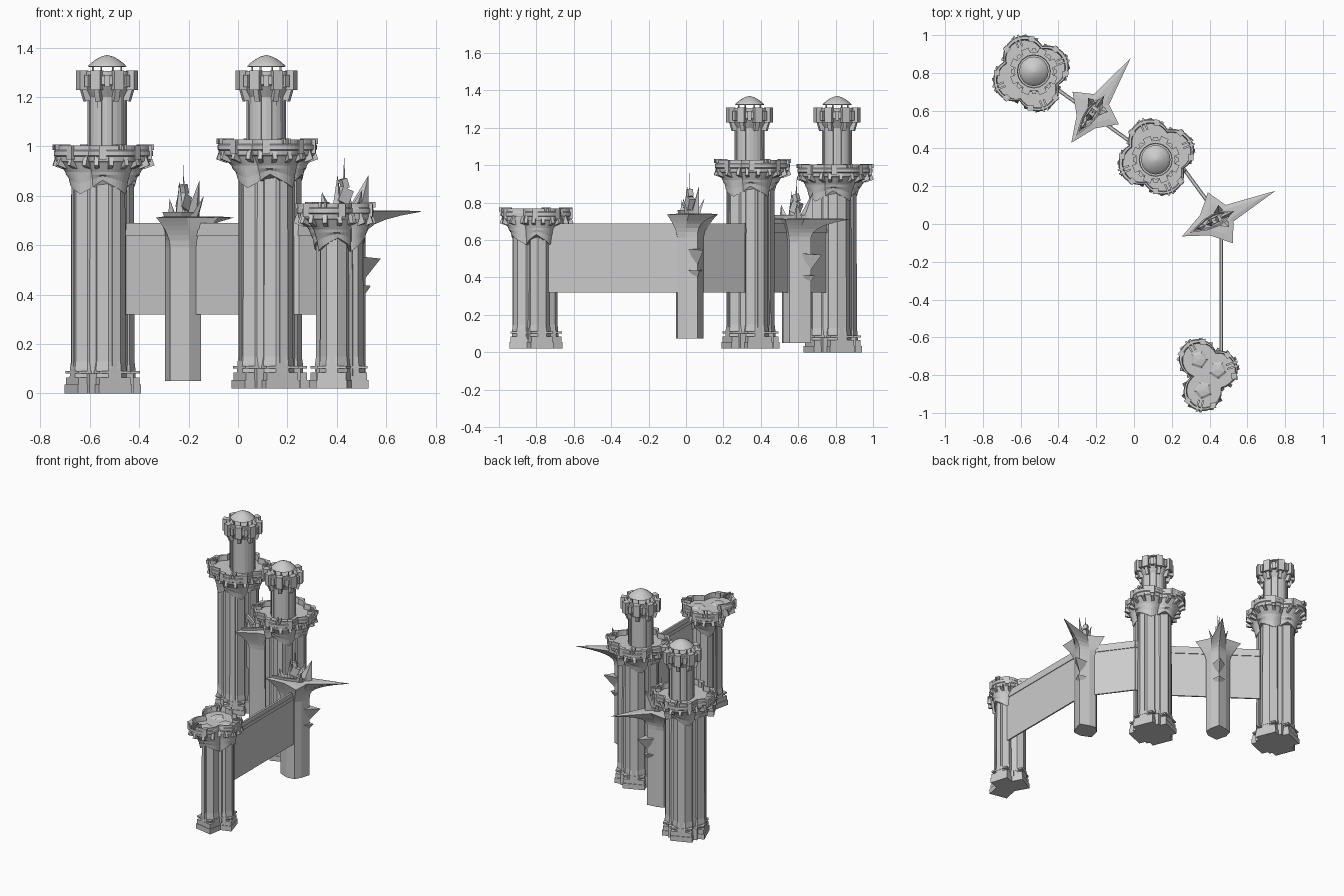
import bpy, bmesh, math
from math import cos, sin, pi, radians, sqrt
from mathutils import Vector, Matrix

if "Cube" in bpy.data.objects:
    bpy.data.objects.remove(bpy.data.objects["Cube"])


def finish(name, bm):
    bmesh.ops.recalc_face_normals(bm, faces=bm.faces)
    me = bpy.data.meshes.new(name)
    bm.to_mesh(me)
    bm.free()
    ob = bpy.data.objects.new(name, me)
    bpy.context.collection.objects.link(ob)
    return ob


def add_loft(bm, rings):
    rows = [[bm.verts.new(p) for p in r] for r in rings]
    n = len(rows[0])
    for a, b in zip(rows, rows[1:]):
        for i in range(n):
            j = (i + 1) % n
            bm.faces.new((a[i], a[j], b[j], b[i]))
    bm.faces.new(rows[0][::-1])
    bm.faces.new(rows[-1])


def add_spike(bm, base, tip):
    vs = [bm.verts.new(p) for p in base]
    t = bm.verts.new(tip)
    for i in range(len(vs)):
        bm.faces.new((vs[i], vs[(i + 1) % len(vs)], t))
    bm.faces.new(vs[::-1])


def polar(c, r, a, z):
    return (c[0] + r * cos(a), c[1] + r * sin(a), z)


def lathe(name, c, profile, n, turn=0):
    bm = bmesh.new()
    add_loft(bm, [[polar(c, r, turn + 2 * pi * i / n, z) for i in range(n)] for r, z in profile])
    return finish(name, bm)


def blocks(name, items):
    # items: (centre, size, turn about z, outward tilt)
    bm = bmesh.new()
    for c, s, turn, tilt in items:
        m = Matrix.Translation(c) @ Matrix.Rotation(turn, 4, 'Z') @ Matrix.Rotation(tilt, 4, 'Y')
        bmesh.ops.create_cube(bm, size=1, matrix=m @ Matrix.Diagonal((*s, 1)))
    return finish(name, bm)


def lobed_radius(lobes, r, a):
    # distance to the outline of overlapping circles
    best = 0.03
    for x, y in lobes:
        d = r * r - (x * sin(a) - y * cos(a)) ** 2
        if d > 0:
            best = max(best, x * cos(a) + y * sin(a) + sqrt(d))
    return best


def pier(name, c, shaft_c, lobes, r, col_r, core_r, z0, z_ring):
    """Clustered shaft with a stepped base and a lobed balcony."""
    zt = z_ring - 0.07
    cols = [(shaft_c[0] + x * 0.68, shaft_c[1] + y * 0.68) for x, y in lobes]
    angs = [math.atan2(y, x) for x, y in lobes]
    # stepped plinth
    steps = []
    for (x, y), a in zip(cols, angs):
        for h0, h1, w in ((0, .035, 2.15), (.035, .065, 2.0), (.08, .09, 2.03)):
            s = col_r * w
            steps.append(((x, y, z0 + (h0 + h1) / 2), (s, s, h1 - h0), a, 0))
    steps.append(((*shaft_c, z0 + .04), (core_r * 1.7, core_r * 1.7, .08), angs[0], 0))
    blocks(name + "_plinth", steps)
    # octagonal columns and core
    for k, (p, a) in enumerate(zip(cols, angs)):
        lathe(f"{name}_column_{k}", p, [(col_r * 1.08, z0 + .05), (col_r * 1.06, z0 + .1),
              (col_r, z0 + .13), (col_r * .98, zt + .02)], 8, turn=a + pi / 8)
    lathe(name + "_core", shaft_c, [(core_r, z0 + .05), (core_r * .97, zt + .02)], 8, turn=angs[0] + pi / 8)
    blocks(name + "_ribs", [(polar(p, col_r * .9, a, (z0 + zt) / 2 + .03),
           (.012, .022, zt - z0 - .1), a, 0) for p, a in zip(cols, angs)])
    # balcony: zigzag collar, corbel, double band, parapet, floor
    n = 64
    rings = []
    for s, z, zig in ((.66, zt - .05, 1), (.69, zt - .02, .6), (.74, zt, 0), (.76, zt + .012, 0),
                      (.9, z_ring - .02, 0), (.95, z_ring - .015, 0), (.97, z_ring + .004, 0),
                      (1, z_ring + .008, 0), (1, z_ring + .026, 0), (.975, z_ring + .03, 0),
                      (.975, z_ring + .048, 0), (.91, z_ring + .048, 0), (.89, z_ring + .012, 0),
                      (.3, z_ring + .012, 0)):
        t = max(0, min(1, (s - .66) / .3))
        cc = [shaft_c[j] * (1 - t) + c[j] * t for j in (0, 1)]
        pts = []
        for i in range(n):
            a = 2 * pi * i / n
            wave = zig * .028 * (abs((i % 16) - 8) / 4 - 1)
            pts.append(polar(cc, lobed_radius(lobes, r, a) * s, a, z + wave))
        rings.append(pts)
    bm = bmesh.new()
    add_loft(bm, rings)
    finish(name + "_balcony", bm)
    # corbels under the parapet, posts and spouts on it
    items = []
    for i in range(20):
        a = 2 * pi * (i + .5) / 20
        items.append((polar(c, lobed_radius(lobes, r, a) * .88, a, z_ring - .018), (.045, .018, .045), a, -.35))
    for a0 in angs:
        for d in (-.4, .4):
            R = lobed_radius(lobes, r, a0 + d)
            items.append((polar(c, R - .012, a0 + d, z_ring + .02), (.03, .03, .056), a0 + d, 0))
        R = lobed_radius(lobes, r, a0)
        for side in (-.011, .011):
            x, y, z = polar(c, R - .025, a0, z_ring + .042)
            items.append(((x - side * sin(a0), y + side * cos(a0), z), (.065, .01, .022), a0, 0))
    blocks(name + "_balcony_blocks", items)


def turret(name, c, z0):
    """Octagonal upper tower with a blocky crown and a low dome."""
    t = pi / 8
    lathe(name + "_shaft", c, [(.08, z0), (.079, 1.2), (.105, 1.245), (.112, 1.25), (.112, 1.285),
          (.104, 1.29), (.104, 1.305), (.088, 1.305), (.086, 1.285), (.02, 1.285)], 16, turn=t)
    items = []
    for i in range(8):
        a = 2 * pi * i / 8 + t
        items.append((polar(c, .109, a, 1.268), (.036, .042, .08), a, 0))
        items.append((polar(c, .094, a, 1.215), (.03, .022, .06), a, .3))
        items.append((polar(c, .108, a + t, 1.265), (.024, .022, .05), a + t, 0))
        items.append((polar(c, .077, a, (z0 + 1.2) / 2), (.01, .02, 1.2 - z0), a, 0))
        items.append((polar(c, .062, a, 1.305), (.006, .006, .05), a, 0))
    blocks(name + "_crown_blocks", items)
    dome = lathe(name + "_dome", c, [(.07, 1.322), (.078, 1.324)] +
                 [(r, 1.37 - .042 * (r / .076) ** 1.7) for r in (.076, .062, .045, .025, .004)], 16)
    bpy.context.view_layer.objects.active = dome
    dome.select_set(True)
    bpy.ops.object.shade_smooth_by_angle(angle=radians(40))
    dome.select_set(False)


def horned_tower(name, c, turn, dz):
    """Prow-shaped shaft that flares into a four-pointed star with blades."""
    M = Matrix.Translation((*c, dz)) @ Matrix.Rotation(turn, 4, 'Z')
    half_star = [(.355, 0), (.085, .048), (.03, .15), (-.06, .06), (-.195, 0)]
    half_shaft = [(.095, 0), (.05, .05), (.01, .078), (-.045, .06), (-.095, 0)]
    full = lambda h: h + [(x, -y) for x, y in h[-2:0:-1]]
    star, shaft = full(half_star), full(half_shaft)
    # the long horn curves out late, the wings fan out almost straight
    power = [2.6, 1.6, 1.2, 1.5, 1.5, 1.5, 1.2, 1.6]
    rings = [[M @ Vector((x, y, .05)) for x, y in shaft]]
    for k in range(7):
        s = k / 6
        rings.append([M @ Vector((ax + (bx - ax) * s ** p, ay + (by - ay) * s ** p, .59 + .122 * s ** .8))
                      for (ax, ay), (bx, by), p in zip(shaft, star, power)])
    rings.append([M @ Vector((x * .75, y * .6, .716)) for x, y in star])
    bm = bmesh.new()
    add_loft(bm, rings)
    finish(name + "_body", bm)
    # blades: (base, tip, half length, half width)
    bm = bmesh.new()
    for b, t, l, w in (((.06, 0), (.11, 0, .86), .05, .018), ((0, 0), (0, 0, .935), .012, .008),
                       ((.03, .03), (.05, .065, .80), .03, .014), ((.03, -.03), (.05, -.065, .80), .03, .014),
                       ((-.03, 0), (-.03, 0, .86), .025, .022), ((-.08, 0), (-.1, 0, .79), .03, .018)):
        add_spike(bm, [M @ Vector((b[0] + x, b[1] + y, .71)) for x, y in ((l, 0), (0, w), (-l, 0), (0, -w))],
                  M @ Vector(t))
    # thorns below the long horn
    for z, out, h in ((.50, .165, .07), (.40, .12, .035)):
        add_spike(bm, [M @ Vector((.065, .042, z + h * .4)), M @ Vector((.065, -.042, z + h * .4)),
                       M @ Vector((.085, 0, z - h))], M @ Vector((out, 0, z + h * .3)))
    finish(name + "_blades", bm)
    # boat-shaped rim around the blades
    hull = full([(.1, 0), (.05, .03), (.0, .036), (-.06, .03), (-.15, 0)])
    bm = bmesh.new()
    add_loft(bm, [[M @ Vector((x * s, y * s, z)) for x, y in hull]
                  for s, z in ((.9, .71), (1, .735), (.85, .735), (.7, .72))])
    finish(name + "_rim", bm)
    blocks(name + "_finial", [((*c, .775 + dz), (.05, .035, .06), turn, .4),
                              ((*c, .825 + dz), (.025, .03, .04), turn, -.3)])


# large towers
four = [(.096 * cos(radians(22 + 90 * k)), .096 * sin(radians(22 + 90 * k))) for k in range(4)]
pier("left_tower", (-.545, .797), (-.548, .785), four, .112, .068, .112, 0, .955)
turret("left_turret", (-.53, .808), .9)
pier("middle_tower", (.118, .355), (.13, .345), four, .112, .068, .112, .02, .98)
turret("middle_turret", (.115, .34), .92)

# short three-lobed tower with low roof wedges
three = [(-.045, .08), (.065, .02), (-.02, -.1)]
pier("short_tower", (.383, -.79), (.405, -.80), three, .101, .059, .075, .02, .722)
for k, (x, y) in enumerate(three):
    lathe(f"short_tower_roof_{k}", (.385 + x * .9, -.79 + y * .9), [(.06, .728), (.035, .742), (.005, .745)], 5, turn=k)

# horned towers
horned_tower("far_horned_tower", (-.22, .59), radians(55), 0)
horned_tower("near_horned_tower", (.43, .02), radians(26), .025)

# curtain walls with a top band
path = [(.462, -.74), (.462, .02), (.25, .31), (.1, .35), (-.45, .745)]
wall = []
for (x0, y0), (x1, y1) in zip(path, path[1:]):
    a, L = math.atan2(y1 - y0, x1 - x0), math.hypot(x1 - x0, y1 - y0)
    mx, my = (x0 + x1) / 2, (y0 + y1) / 2
    wall += [((mx, my, .485), (L, .01, .33), a, 0), ((mx, my, .65), (L, .02, .024), a, 0),
             ((mx, my, .676), (L, .014, .028), a, 0)]
blocks("curtain_wall", wall)
